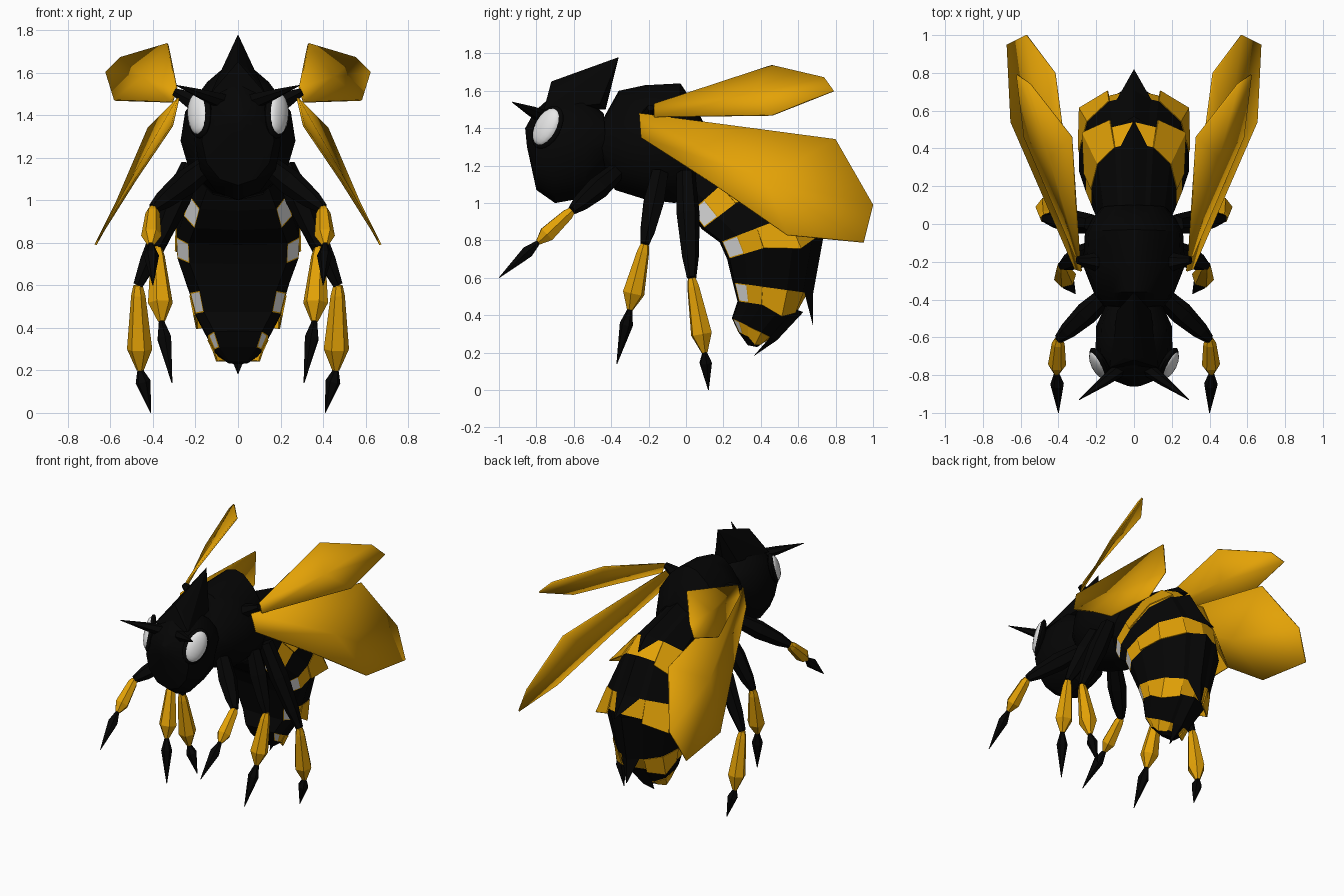
import bpy, bmesh, math
from mathutils import Vector

old = bpy.data.objects.get("Cube")
if old:
    bpy.data.objects.remove(old)


def material(name, colour):
    m = bpy.data.materials.new(name)
    m.use_nodes = True
    m.diffuse_color = (*colour, 1)
    m.node_tree.nodes["Principled BSDF"].inputs["Base Color"].default_value = (*colour, 1)
    return m


BLACK, YELLOW, WHITE = 0, 1, 2
MATS = [material("black", (0.0015, 0.0015, 0.0015)),
        material("amber", (0.77, 0.36, 0.002)),
        material("white", (0.8, 0.8, 0.8))]


def finish(name, bm, mat=None, mirror=False, thick=0, smooth=False):
    """Turn a bmesh into an object, optionally mirrored and thickened."""
    bmesh.ops.recalc_face_normals(bm, faces=bm.faces)
    if mat is not None:
        for f in bm.faces:
            f.material_index = mat
    mesh = bpy.data.meshes.new(name)
    bm.to_mesh(mesh)
    bm.free()
    for m in MATS:
        mesh.materials.append(m)
    ob = bpy.data.objects.new(name, mesh)
    bpy.context.collection.objects.link(ob)
    if thick:
        mod = ob.modifiers.new("thickness", 'SOLIDIFY')
        mod.thickness, mod.offset = thick, 0
    if mirror:
        ob.modifiers.new("mirror", 'MIRROR').use_mirror_merge = False
    if smooth:
        bpy.ops.object.select_all(action='DESELECT')
        ob.select_set(True)
        bpy.context.view_layer.objects.active = ob
        bpy.ops.object.shade_smooth_by_angle(angle=math.radians(35))
    return ob


def loft(rings, rule=lambda i, j: BLACK):
    """Skin closed rings of points; rule gives each face its colour."""
    bm = bmesh.new()
    loops = [[bm.verts.new(p) for p in r] for r in rings]
    n = len(loops[0])
    for i in range(len(loops) - 1):
        for j in range(n):
            k = (j + 1) % n
            f = bm.faces.new((loops[i][j], loops[i][k], loops[i + 1][k], loops[i + 1][j]))
            f.material_index = rule(i, j)
    bm.faces.new(loops[0])
    bm.faces.new(loops[-1])
    return bm


def closed_profile(half):
    """Full cross-section from its right half, top and bottom points added."""
    return [(0, 1)] + half + [(0, -1)] + [(-a, b) for a, b in reversed(half)]


def body_ring(dorsal, ventral, w, profile):
    """Ring across the body between a top and a bottom (y, z) point."""
    d, v = Vector((0, *dorsal)), Vector((0, *ventral))
    return [(d + v) / 2 + (d - v) / 2 * b + Vector((a * w, 0, 0)) for a, b in profile]


def spindle(name, a, b, steps, mat, sides=6):
    """Tapered limb from a to b; steps are (fraction, radius)."""
    a, b = Vector(a), Vector(b)
    q = (b - a).to_track_quat('Z', 'Y')
    ang = [math.tau * k / sides for k in range(sides)]
    rings = [[a.lerp(b, t) + q @ Vector((math.cos(g) * r, math.sin(g) * r, 0)) for g in ang]
             for t, r in steps]
    return finish(name, loft(rings), mat, mirror=True)


# Head and thorax
ROUND = [(math.sin(math.tau * k / 12), math.cos(math.tau * k / 12)) for k in range(12)]
PEAKED = closed_profile([(.25, .95), (.55, .74), (.92, .3), (1, -.15), (.85, -.6), (.45, -.92)])
head = [((-.86, 1.40), (-.85, 1.30), .04), ((-.81, 1.49), (-.80, 1.07), .17),
        ((-.72, 1.57), (-.70, 1.0), .205), ((-.55, 1.57), (-.53, 1.03), .20),
        ((-.44, 1.48), (-.42, 1.2), .15)]
thorax = [((-.46, 1.42), (-.44, 1.2), .15), ((-.36, 1.6), (-.38, 1.07), .21),
          ((-.22, 1.63), (-.22, 1.02), .27), ((-.03, 1.64), (-.06, 1.0), .26),
          ((.03, 1.55), (.03, 1.04), .22), ((.1, 1.42), (.08, 1.1), .17)]
for name, rings, profile in (("head", head, ROUND), ("thorax", thorax, PEAKED)):
    finish(name, loft([body_ring(*r, profile) for r in rings]), BLACK, smooth=True)

# Pointed crest on the head
bm = bmesh.new()
for x, y, z in ((0, -.72, 1.65), (.05, -.71, 1.61), (0, -.36, 1.78), (.09, -.46, 1.53),
                (.13, -.76, 1.5), (0, -.43, 1.5)):
    for s in ((1, -1) if x else (1,)):
        bm.verts.new((x * s, y, z))
bmesh.ops.convex_hull(bm, input=bm.verts)
finish("crest", bm, BLACK)

# Eyes with dark sockets
for name, mat, size, push in (("eye_socket", BLACK, (.03, .085, .125), 0),
                              ("eye", WHITE, (.034, .07, .108), .01)):
    bm = bmesh.new()
    bmesh.ops.create_uvsphere(bm, u_segments=16, v_segments=10, radius=1)
    out = Vector((.82, -.55, .2)).normalized()
    up = Vector((.1, .5, .85))
    side = up.cross(out).normalized()
    up = out.cross(side)
    for v in bm.verts:
        v.co = (Vector((.18, -.74, 1.405)) + out * (v.co.x * size[0] + push)
                + side * v.co.y * size[1] + up * v.co.z * size[2])
    finish(name, bm, mat, mirror=True, smooth=True)

# Antennae
spindle("antenna", (.06, -.76, 1.46), (.29, -.93, 1.54), ((0, .04), (.4, .028), (1, .002)), BLACK)

# Abdomen: alternating dark and amber bands
SHAPE = closed_profile([(.45, .88), (.85, .45), (1, -.2), (1, -.62), (.8, -.95)])
bands = [((.02, 1.42), (-.02, 1.05), .18), ((.43, 1.31), (.02, .95), .225),
         ((.54, 1.21), (.085, .86), .255), ((.68, .98), (.18, .79), .29),
         ((.71, .85), (.22, .70), .285), ((.65, .52), (.25, .575), .225),
         ((.60, .43), (.275, .475), .20), ((.46, .28), (.245, .385), .14),
         ((.41, .25), (.28, .31), .11), ((.38, .23), (.33, .24), .05)]
abdomen = [body_ring(*r, SHAPE) for r in bands]


def band_colour(i, j):
    if i % 2 == 0:
        return BLACK
    j = min(j, len(SHAPE) - 1 - j)
    return YELLOW if j < 4 else WHITE if j == 4 else BLACK


# Pale spots inset low on the sides of each band
bm = loft(abdomen, band_colour)
bmesh.ops.recalc_face_normals(bm, faces=bm.faces)
spots = [f for f in bm.faces if f.material_index == WHITE]
for f in bmesh.ops.inset_individual(bm, faces=spots, thickness=.008)["faces"]:
    f.material_index = YELLOW
finish("abdomen", bm)

# Flared amber plates along each band, and a dark dorsal ridge ending in a spike
tips = [(.55, 1.24), (.82, .86), (.68, .34), (.36, .18)]
for n, tip in enumerate(tips):
    start, a, b = abdomen[2 * n:2 * n + 3]
    mid = (b[0] + b[6]) / 2
    bm = bmesh.new()
    rear = [b[k] + (b[k] - mid) * spread + (b[k] - a[k]) * reach
            for k, spread, reach in ((1, .08, .2), (2, .2, .5), (3, .03, 0))]
    top = [bm.verts.new(a[k]) for k in (1, 2, 3)]
    low = [bm.verts.new(p) for p in rear]
    for k in (0, 1):
        bm.faces.new((top[k], top[k + 1], low[k + 1], low[k]))
    finish("band_flare_%d" % (n + 1), bm, YELLOW, mirror=True, thick=.008)

    bm = bmesh.new()
    lift = (a[0] - a[6]).normalized() * .03
    crown, ridge, end = [bm.verts.new(p) for p in (start[0] + lift, a[0] + lift, (0, *tip))]
    for k in (1, -1):
        front = bm.verts.new(start[0].lerp(start[k], .7))
        foot = bm.verts.new(a[0].lerp(a[k], .7))
        bm.faces.new((crown, front, foot, ridge))
        bm.faces.new((ridge, foot, end))
    finish("dorsal_spike_%d" % (n + 1), bm, BLACK)

# Wings
wings = {
    "lower_wing": [(.28, -.25, 1.48), (.31, -.24, 1.35), (.48, .15, 1.10), (.65, .54, .83),
                   (.67, .95, .79), (.57, 1.0, .99), (.42, .80, 1.34)],
    "upper_wing": [(.29, -.17, 1.53), (.31, -.17, 1.46), (.58, .46, 1.47), (.62, .79, 1.60),
                   (.55, .74, 1.67), (.33, .46, 1.735)]}
for name, outline in wings.items():
    bm = bmesh.new()
    rim = [bm.verts.new(p) for p in outline]
    centre = bm.verts.new(sum((v.co for v in rim), Vector()) / len(rim))
    for k in range(len(rim)):
        bm.faces.new((rim[k - 1], rim[k], centre))
    finish(name, bm, YELLOW, mirror=True, thick=.01, smooth=True)
spindle("wing_joint", (.2, -.2, 1.46), (.3, -.19, 1.51), ((0, .05), (1, .02)), BLACK)

# Legs: hip, knee, ankle, toe
legs = {"front": [(.15, -.38, 1.16), (.40, -.61, .96), (.41, -.79, .79), (.40, -1.0, .60)],
        "middle": [(.22, -.14, 1.16), (.38, -.22, .78), (.36, -.30, .43), (.31, -.37, .14)],
        "hind": [(.22, .0, 1.16), (.47, .03, .60), (.46, .10, .20), (.41, .12, 0)]}
for name, (hip, knee, ankle, toe) in legs.items():
    w = .048 if name == "front" else .06
    spindle(name + "_thigh", hip, knee, ((0, .05), (.4, .062), (.8, .045), (1, .025)), BLACK)
    spindle(name + "_shin", knee, ankle, ((0, .022), (.12, .034), (.75, w), (1, .017)), YELLOW)
    spindle(name + "_foot", ankle, toe, ((0, .014), (.27, .036), (1, .002)), BLACK)
